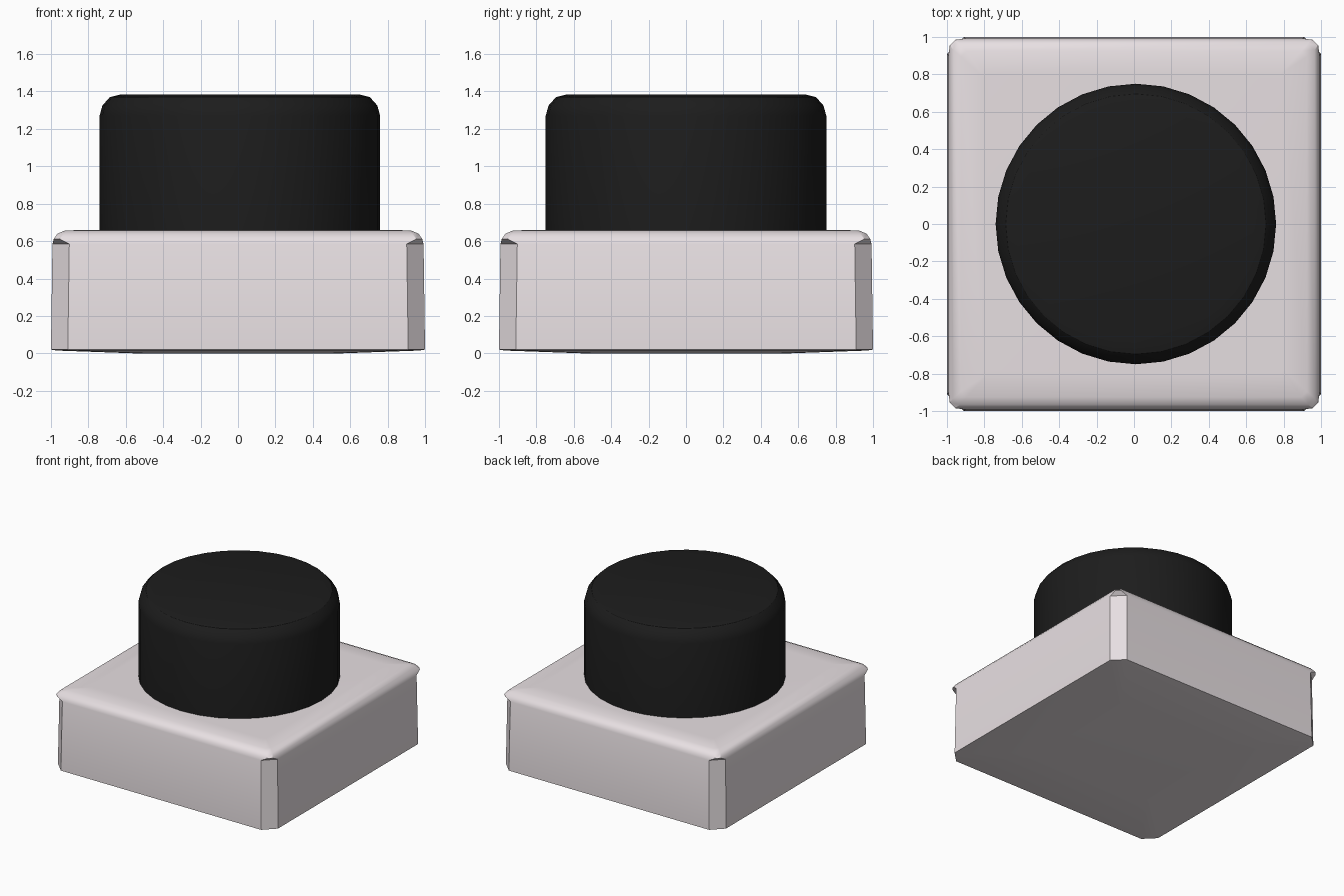
import bpy, bmesh
from math import sin, cos, tau

if "Cube" in bpy.data.objects:
    bpy.data.objects.remove(bpy.data.objects["Cube"])


def material(name, color):
    m = bpy.data.materials.new(name)
    m.diffuse_color = color
    m.use_nodes = True
    m.node_tree.nodes["Principled BSDF"].inputs["Base Color"].default_value = m.diffuse_color
    return m


def octagon(h, c, z):
    # square of half size h with corners cut by c
    k = h - c
    return [(h, -k, z), (h, k, z), (k, h, z), (-k, h, z),
            (-h, k, z), (-h, -k, z), (-k, -h, z), (k, -h, z)]


def circle(r, z, x=0.0, n=32):
    return [(x + r * cos(tau * i / n), r * sin(tau * i / n), z) for i in range(n)]


def loft(name, rings, mat, angle):
    bm = bmesh.new()
    loops = [[bm.verts.new(p) for p in ring] for ring in rings]
    n = len(loops[0])
    for a, b in zip(loops, loops[1:]):
        for i in range(n):
            j = (i + 1) % n
            bm.faces.new((a[i], a[j], b[j], b[i]))
    bm.faces.new(loops[0][::-1])
    bm.faces.new(loops[-1])
    bmesh.ops.recalc_face_normals(bm, faces=bm.faces)
    mesh = bpy.data.meshes.new(name)
    bm.to_mesh(mesh)
    bm.free()
    mesh.materials.append(mat)
    ob = bpy.data.objects.new(name, mesh)
    bpy.context.collection.objects.link(ob)
    bpy.ops.object.select_all(action='DESELECT')
    ob.select_set(True)
    bpy.context.view_layer.objects.active = ob
    bpy.ops.object.shade_smooth_by_angle(angle=angle)
    return ob


# Base block: cut vertical corners, slightly bulged bottom, rounded rim over the corners
base_profile = [(0.55, 0.06, 0.0), (0.97, 0.085, 0.015), (1.0, 0.09, 0.02),
                (0.992, 0.09, 0.585), (0.985, 0.03, 0.612), (0.965, 0.035, 0.64),
                (0.925, 0.03, 0.657), (0.80, 0.02, 0.66)]
loft("base_block", [octagon(*p) for p in base_profile],
     material("pale_pink", (0.80, 0.74, 0.76, 1)), 0.6)

# Push button: 32-sided cylinder with a rounded top edge
button_profile = [(0.75, 0.60), (0.75, 1.27), (0.735, 1.325), (0.695, 1.37), (0.635, 1.385)]
loft("push_button", [circle(r, z, 0.01) for r, z in button_profile],
     material("black", (0.012, 0.012, 0.012, 1)), 0.6)
